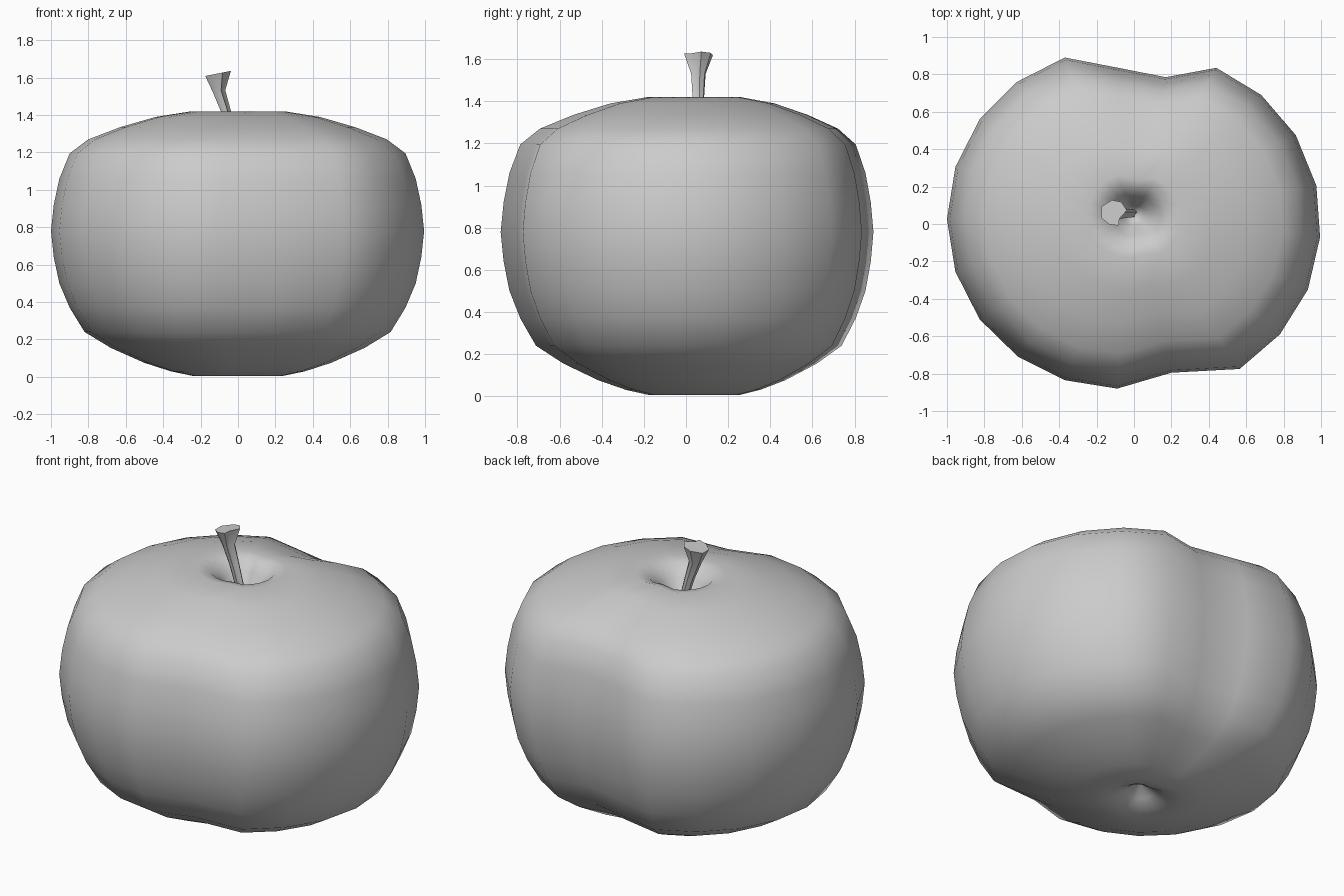
import bpy
import bmesh
import math

cube = bpy.data.objects.get("Cube")
if cube:
    bpy.data.objects.remove(cube, do_unlink=True)

grey = bpy.data.materials.new("plain grey")
grey.use_nodes = True
grey.diffuse_color = (0.6, 0.6, 0.6, 1)
grey.node_tree.nodes["Principled BSDF"].inputs["Base Color"].default_value = (0.6, 0.6, 0.6, 1)


def loft(name, rings, smooth_angle):
    """Skin a stack of equal-length rings, closed at both ends."""
    bm = bmesh.new()
    loops = [[bm.verts.new(p) for p in ring] for ring in rings]
    n = len(loops[0])
    for low, high in zip(loops, loops[1:]):
        for i in range(n):
            j = (i + 1) % n
            bm.faces.new((low[i], low[j], high[j], high[i]))
    bm.faces.new(loops[0][::-1])
    bm.faces.new(loops[-1])
    bmesh.ops.recalc_face_normals(bm, faces=bm.faces)
    mesh = bpy.data.meshes.new(name)
    bm.to_mesh(mesh)
    bm.free()
    mesh.materials.append(grey)
    obj = bpy.data.objects.new(name, mesh)
    bpy.context.collection.objects.link(obj)
    bpy.ops.object.select_all(action='DESELECT')
    obj.select_set(True)
    bpy.context.view_layer.objects.active = obj
    bpy.ops.object.shade_smooth_by_angle(angle=math.radians(smooth_angle))
    return obj


# Fruit body: lobed plan outline, scaled up a rounded profile with a dimple at each end
outline = [(0.17, 0.785), (-0.1, 0.838), (-0.37, 0.89), (-0.625, 0.76), (-0.825, 0.56),
           (-0.955, 0.305), (-1, 0.025), (-0.955, -0.255), (-0.825, -0.51),
           (-0.62, -0.71), (-0.37, -0.835), (-0.09, -0.88), (0.2, -0.795),
           (0.565, -0.775), (0.78, -0.59), (0.93, -0.35), (0.995, -0.07),
           (0.975, 0.205), (0.865, 0.475), (0.68, 0.69), (0.44, 0.835)]
profile = [(0.02, 0.1), (0.08, 0.05), (0.15, 0.015), (0.24, 0.005), (0.36, 0.03),
           (0.5, 0.075), (0.68, 0.155), (0.82, 0.24), (0.9, 0.37), (0.955, 0.5),
           (0.985, 0.64), (1, 0.78), (0.985, 0.92), (0.955, 1.06), (0.9, 1.195),
           (0.8, 1.27), (0.63, 1.335), (0.44, 1.39), (0.25, 1.42), (0.18, 1.405),
           (0.12, 1.35), (0.06, 1.26), (0.02, 1.22)]
body = [[(x * s, y * s + 0.05 * (1 - s), z) for x, y in outline] for s, z in profile]
loft("fruit_body", body, 180)

# Stem: irregular section, leaning to one side and flaring into a slanted tip
section = [(-0.067, 0.035), (-0.067, -0.025), (-0.025, -0.06), (0.025, -0.067),
           (0.03, -0.03), (0.07, 0.015), (0.04, 0.06), (-0.01, 0.07)]
stations = [(0, 1.2, 0.3, 0), (-0.065, 1.42, 0.4, 0),
            (-0.103, 1.53, 0.5, 0.1), (-0.108, 1.622, 1, 0.2)]
stem = [[(cx + x * s, 0.058 + y * s, z + x * s * tilt) for x, y in section]
        for cx, z, s, tilt in stations]
loft("stem", stem, 35)
